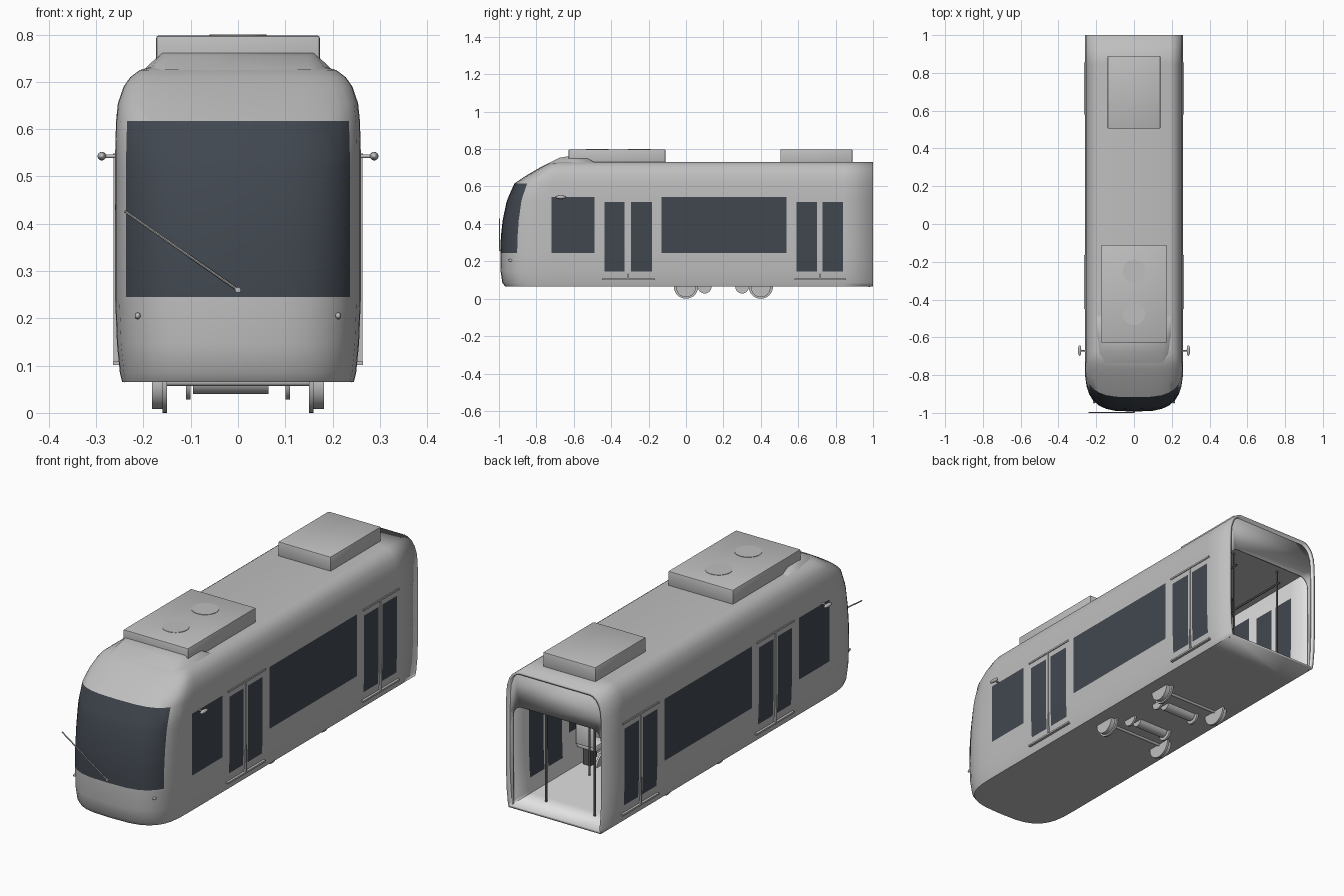
import bpy, bmesh, math
from mathutils import Vector, Matrix

cube = bpy.data.objects.get("Cube")
if cube:
    bpy.data.objects.remove(cube)


def material(name, colour):
    mat = bpy.data.materials.new(name)
    mat.use_nodes = True
    mat.diffuse_color = (*colour, 1)
    mat.node_tree.nodes["Principled BSDF"].inputs["Base Color"].default_value = (*colour, 1)
    return mat


BODY = material("body grey", (.52, .52, .52))
GLASS = material("dark glass", (.053, .064, .08))
LINING = material("pale lining", (.75, .75, .75))
METAL = material("dark metal", (.1, .1, .1))
SIDES = ((1, "left"), (-1, "right"))


def finish(name, bm, mats, angle=35):
    bmesh.ops.recalc_face_normals(bm, faces=bm.faces)
    mesh = bpy.data.meshes.new(name)
    bm.to_mesh(mesh)
    bm.free()
    obj = bpy.data.objects.new(name, mesh)
    bpy.context.collection.objects.link(obj)
    for mat in mats:
        mesh.materials.append(mat)
    bpy.ops.object.select_all(action='DESELECT')
    obj.select_set(True)
    bpy.context.view_layer.objects.active = obj
    bpy.ops.object.shade_smooth_by_angle(angle=math.radians(angle))
    return obj


def box(name, low, high, mat=BODY, bevel=0):
    low, high = Vector(low), Vector(high)
    low, high = Vector(map(min, low, high)), Vector(map(max, low, high))
    bm = bmesh.new()
    bmesh.ops.create_cube(bm, size=1)
    for v in bm.verts:
        v.co = (low + high) / 2 + v.co * (high - low)
    if bevel:
        bmesh.ops.bevel(bm, geom=bm.edges[:], offset=bevel, segments=2, affect='EDGES', profile=.5)
    return finish(name, bm, [mat])


def rod(name, start, end, radius, mat=BODY, sides=24):
    start, end = Vector(start), Vector(end)
    axis = end - start
    turn = Vector((0, 0, 1)).rotation_difference(axis).to_matrix().to_4x4()
    bm = bmesh.new()
    bmesh.ops.create_cone(bm, cap_ends=True, segments=sides, radius1=radius, radius2=radius,
                          depth=axis.length, matrix=Matrix.Translation((start + end) / 2) @ turn)
    return finish(name, bm, [mat])


def ball(name, centre, size):
    bm = bmesh.new()
    bmesh.ops.create_uvsphere(bm, u_segments=20, v_segments=12, radius=1,
                              matrix=Matrix.Translation(centre) @ Matrix.Diagonal((*size, 1)))
    return finish(name, bm, [BODY], 60)


# Body shell levels: height, half width, nose y, start of the nose curve
LEVELS = [
    (.065, .245, -.967, -.73), (.085, .25, -.982, -.73), (.145, .256, -.991, -.73),
    (.245, .26, -.993, -.73), (.33, .26, -.99, -.73), (.42, .26, -.98, -.73),
    (.516, .26, -.96, -.73), (.543, .26, -.95, -.73), (.617, .258, -.917, -.72),
    (.655, .254, -.86, -.7), (.69, .242, -.8, -.69), (.71, .228, -.765, -.68),
    (.725, .208, -.735, -.66), (.73, .19, -.715, -.64)]
WINDOWS = [(-.72, -.49), (-.13, .537)]
PANES = [(-.435, -.328), (-.295, -.183), (.59, .7), (.73, .84)]
STRAIGHT = sorted([1] + [y for span in WINDOWS + PANES for y in span], reverse=True)
ANGLES = [0, 8, 19, 30.7, 42, 54, 66, 78, 90]
POWER = 2 / 3.2


def half_ring(z, width, nose, start):
    points = [(width, start + (y + .73) * (1 - start) / 1.73, z) for y in STRAIGHT]
    for t in map(math.radians, ANGLES):
        x = max(math.cos(t), 0) ** POWER if t < 1.57 else 0
        points.append((width * x, start - (start - nose) * math.sin(t) ** POWER, z))
    return points


bm = bmesh.new()
rings = []
for level in LEVELS:
    half = half_ring(*level)
    other = [(-x, y, z) for x, y, z in reversed(half[:-1])]
    rings.append([bm.verts.new(p) for p in half + other])
count = len(rings[0])
screen = len(STRAIGHT) + 3


def inside(spans, y):
    return any(a < y < b for a, b in spans)


for lower, upper in zip(rings, rings[1:]):
    for i in range(count - 1):
        face = bm.faces.new((lower[i], lower[i + 1], upper[i + 1], upper[i]))
        c = face.calc_center_median()
        on_side = min(i, count - 2 - i) < len(STRAIGHT) - 1
        windscreen = screen <= i < count - 1 - screen and .245 < c.z < .617
        window = on_side and inside(WINDOWS, c.y) and .245 < c.z < .543
        pane = on_side and inside(PANES, c.y) and .145 < c.z < .516
        face.material_index = int(windscreen or window or pane)
# Flat floor and roof strips
for ring in (rings[0], rings[-1]):
    for i in range(count // 2):
        corners = [ring[i], ring[i + 1], ring[count - 2 - i], ring[count - 1 - i]]
        bm.faces.new(list(dict.fromkeys(corners)))
shell = finish("body_shell", bm, [BODY, GLASS, LINING, GLASS], 30)
wall = shell.modifiers.new("wall", 'SOLIDIFY')
wall.thickness = .012
wall.offset = -1
wall.material_offset = 2

# Rear portal: an arch filling the open end around the gangway
outer = [(w - .004, z) for z, w, nose, start in LEVELS]
arch = [(.235, .08)]
for step in range(7):
    a = math.radians(15 * step)
    arch.append((.185 + .05 * math.cos(a), .505 + .05 * math.sin(a)))
loop = outer + [(-x, z) for x, z in reversed(outer)]
loop += [(-x, z) for x, z in arch] + list(reversed(arch))
bm = bmesh.new()
bm.faces.new([bm.verts.new((x, .985, z - .002)) for x, z in loop])
portal = finish("rear_portal", bm, [BODY])
portal.modifiers.new("depth", 'SOLIDIFY').thickness = .01
box("ceiling", (-.245, -.7, .6), (.245, .98, .606))

# Roof equipment
box("front_roof_unit", (-.173, -.628, .72), (.173, -.11, .798), bevel=.005)
box("rear_roof_unit", (-.14, .505, .72), (.14, .89, .798), bevel=.005)
for y in (-.25, -.475):
    rod("roof_fan_cover", (0, y, .79), (0, y, .8), .06, sides=32)
bm = bmesh.new()
for x, y, z in ((.2, -.48, .725), (.2, -.58, .725), (.185, -.69, .725), (.15, -.735, .725),
                (.165, -.54, .757), (.16, -.62, .763), (.15, -.675, .754)):
    for s, side in SIDES:
        bm.verts.new((s * x, y, z))
bmesh.ops.convex_hull(bm, input=bm.verts)
finish("roof_fairing", bm, [BODY], 50)

# Door rails and seams, mirrors, front lamps
for s, side in SIDES:
    for start, end in ((-.45, -.165), (.58, .855)):
        middle = (PANES[0][1] + PANES[1][0]) / 2 if start < 0 else .715
        for z in (.105, .545):
            box(side + "_door_rail", (s * .25, start, z - .004), (s * .264, end, z + .004))
        box(side + "_door_seam", (s * .25, middle - .003, .105), (s * .263, middle + .003, .545))
    rod(side + "_mirror_arm", (s * .25, -.67, .543), (s * .29, -.67, .543), .004)
    ball(side + "_mirror", (s * .288, -.67, .543), (.009, .028, .009))
    ball(side + "_front_lamp", (s * .212, -.938, .205), (.006, .012, .007))

# Windscreen wiper
rod("wiper_arm", (-.24, -.997, .427), (0, -.997, .26), .003, sides=8)
rod("wiper_pivot", (0, -.985, .26), (0, -1, .26), .006, sides=12)

# Running gear
for y, motor_y in ((0, .1), (.4, .3)):
    rod("axle", (-.16, y, .065), (.16, y, .065), .008)
    rod("motor", (-.095, motor_y, .068), (.065, motor_y, .068), .028)
    for s, side in SIDES:
        rod(side + "_wheel", (s * .155, y, .06), (s * .182, y, .06), .052, sides=32)
        rod(side + "_wheel_flange", (s * .15, y, .065), (s * .16, y, .065), .065, sides=32)
        rod(side + "_brake_disc", (s * .1, motor_y, .065), (s * .11, motor_y, .065), .037)

# Interior: poles, hand rails, seats and cab wall
box("cab_wall", (-.24, -.5, .077), (.24, -.49, .6), LINING)
for s, side in SIDES:
    rod(side + "_hand_rail", (s * .13, -.45, .53), (s * .13, .9, .53), .005, METAL, 12)
    for y in (-.4, -.15, .2, .55, .88):
        rod(side + "_pole", (s * .13, y, .077), (s * .13, y, .6), .005, METAL, 12)
    for row in range(4):
        y = -.08 + row * .16
        box(side + "_seat", (s * .14, y, .16), (s * .24, y + .09, .19), LINING, .006)
        box(side + "_seat_back", (s * .14, y + .08, .18), (s * .24, y + .1, .33), LINING, .006)
        box(side + "_seat_base", (s * .18, y + .02, .077), (s * .22, y + .07, .165), METAL)
